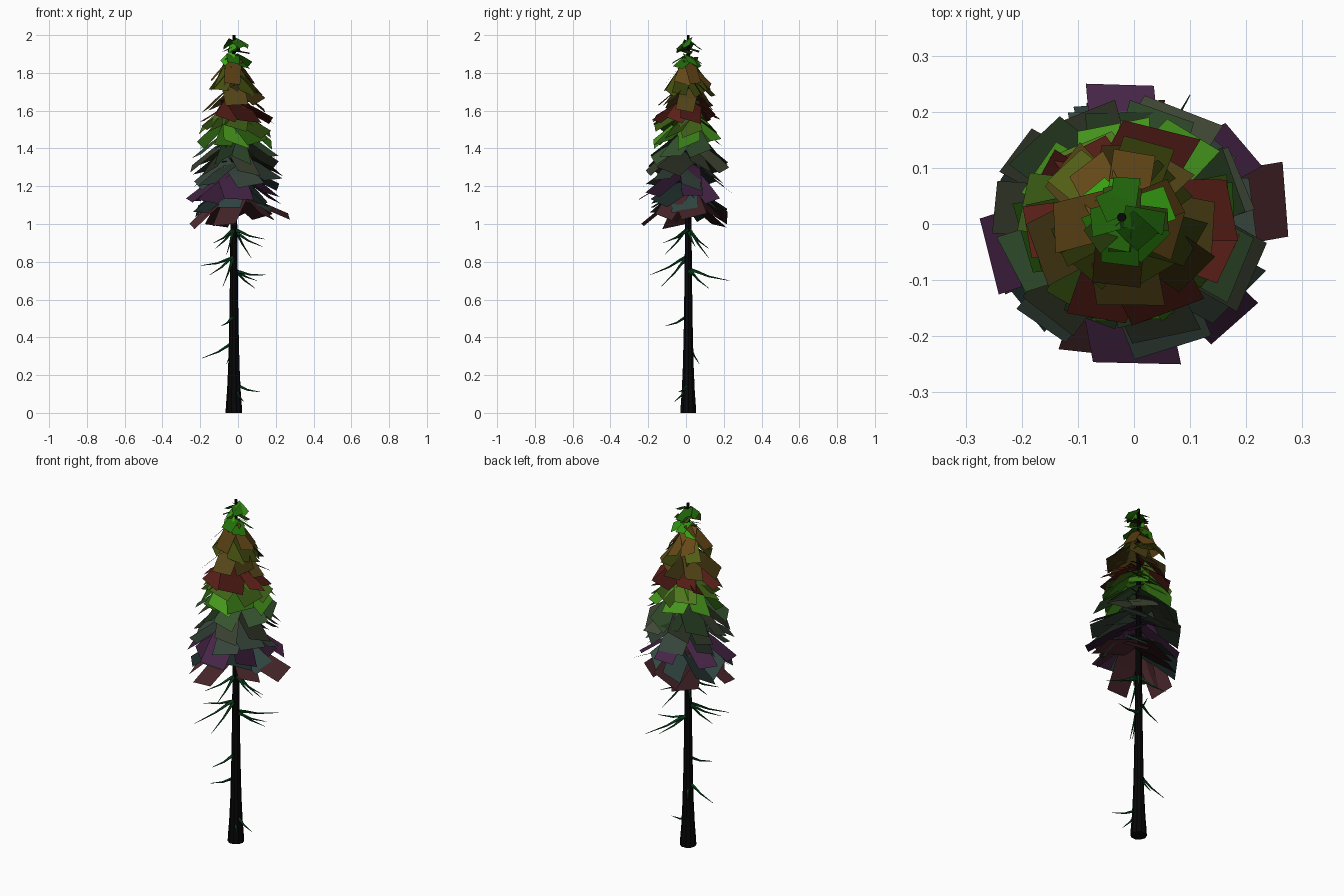
import bpy, math, random
from mathutils import Vector

if "Cube" in bpy.data.objects:
    bpy.data.objects.remove(bpy.data.objects["Cube"])

random.seed(5)
CX, CY = -0.022, 0.012      # trunk axis


def material(name, rgb):
    m = bpy.data.materials.new(name)
    m.diffuse_color = (*rgb, 1)
    m.use_nodes = True
    m.node_tree.nodes["Principled BSDF"].inputs["Base Color"].default_value = m.diffuse_color
    return m


def mesh_object(name, verts, faces, mats, ids=None):
    me = bpy.data.meshes.new(name)
    me.from_pydata([tuple(v) for v in verts], [], faces)
    for m in mats:
        me.materials.append(m)
    if ids:
        for p, i in zip(me.polygons, ids):
            p.material_index = i
    ob = bpy.data.objects.new(name, me)
    bpy.context.collection.objects.link(ob)
    return ob


def tube(verts, faces, path, radii, sides):
    """Append a tapered tube that follows a path."""
    base = len(verts)
    for i, p in enumerate(path):
        d = path[min(i + 1, len(path) - 1)] - path[max(i - 1, 0)]
        q = d.to_track_quat('Z', 'Y')
        for k in range(sides):
            a = 2 * math.pi * k / sides
            verts.append(p + q @ Vector((math.cos(a), math.sin(a), 0)) * radii[i])
    for i in range(len(path) - 1):
        for k in range(sides):
            a, b = base + i * sides, base + (i + 1) * sides
            n = (k + 1) % sides
            faces.append((a + k, a + n, b + n, b + k))
    faces.append(tuple(range(base + sides - 1, base - 1, -1)))
    faces.append(tuple(range(len(verts) - sides, len(verts))))


# Trunk
profile = [(0, .044), (.04, .042), (.12, .036), (.25, .030), (.45, .025),
           (.7, .021), (1, .018), (1.4, .014), (1.8, .010), (2, .008)]
v, f = [], []
tube(v, f, [Vector((CX, CY, z)) for z, r in profile], [r for z, r in profile], 10)
mesh_object("trunk", v, f, [material("bark", (.002, .002, .002))])

# Bare branches: root height, tip position
twigs = [(.15, .12, -.04, .11), (.14, .03, -.06, .06), (.37, -.19, .02, .29),
         (.37, -.06, .07, .26), (.51, -.09, -.11, .46), (.75, .15, .05, .73),
         (.76, .10, .23, .70), (.76, .09, .12, .66), (.82, -.20, -.04, .78),
         (.83, -.15, -.19, .73), (.83, -.08, -.13, .67), (.96, .13, .05, .88),
         (.97, .14, -.06, .92), (.97, -.12, .12, .87), (.97, -.13, -.12, .90),
         (.98, -.06, -.11, .84), (.98, .07, .12, .82)]
v, f = [], []
for z, x, y, tz in twigs:
    a, b = Vector((CX, CY, z)), Vector((x, y, tz))
    mid = a.lerp(b, .5) + Vector((0, 0, -.008))
    tube(v, f, [a, a.lerp(b, .2), mid, b], [.011, .008, .005, .001], 5)
mesh_object("bare_branches", v, f, [material("branch_green", (.004, .06, .015))])

# Foliage cards in whorls: tip height, reach, drop, width, count, colour
tiers = [(.995, .250, .16, .125, 8, (.060, .018, .022)),
         (1.06, .235, .14, .125, 8, (.022, .045, .040)),
         (1.12, .250, .15, .120, 8, (.040, .012, .040)),
         (1.20, .230, .14, .125, 8, (.025, .040, .030)),
         (1.27, .240, .15, .115, 8, (.040, .050, .028)),
         (1.34, .210, .13, .120, 8, (.025, .060, .020)),
         (1.41, .215, .15, .115, 8, (.040, .200, .008)),
         (1.48, .190, .12, .110, 8, (.050, .120, .008)),
         (1.54, .185, .12, .105, 8, (.090, .012, .008)),
         (1.61, .160, .13, .100, 7, (.060, .040, .006)),
         (1.68, .140, .13, .085, 7, (.060, .080, .005)),
         (1.74, .120, .12, .075, 7, (.090, .045, .006)),
         (1.83, .080, .05, .060, 6, (.030, .280, .005)),
         (1.895, .070, .02, .045, 5, (.030, .070, .005)),
         (1.92, .070, .04, .050, 6, (.025, .220, .005))]
v, f, ids, mats = [], [], [], []
for t, (z, reach, drop, width, n, col) in enumerate(tiers):
    first = len(mats)
    for s, k in enumerate((.55, 1, 1.5)):
        mats.append(material(f"foliage_{t}_{s}", [c * k for c in col]))
    for i in range(n):
        a = 2 * math.pi * (i + random.uniform(-.35, .35)) / n + t * 2.4
        out = Vector((math.cos(a), math.sin(a), 0))
        # cards tilt about their length and yaw a little off the radius
        side = Vector((-out.y, out.x, random.uniform(-.55, .55))).normalized()
        yaw = random.uniform(-.22, .22)
        R = reach * random.uniform(.72, 1.0)
        w = width * random.uniform(.8, 1.15) / 2
        dz = random.uniform(-.015, .045) * min(1, reach / .15)
        fall = drop * random.uniform(.75, 1.15)
        start = len(v)
        for u in (.05, .5, 1):
            c = Vector((CX, CY, z + dz + fall * (1 - u ** 1.15))) + out * R * u
            c += side * yaw * R * (u - .5)
            v += [c - side * w, c + side * w]
        shade = first + random.randrange(3)
        for q in (0, 2):
            f.append((start + q, start + q + 2, start + q + 3, start + q + 1))
            ids.append(shade)

# Fit the crown to the measured outline
for axis, half in ((0, .275), (1, .25)):
    c = (CX, CY)[axis]
    lo, hi = min(p[axis] for p in v) - c, max(p[axis] for p in v) - c
    for p in v:
        d = p[axis] - c
        p[axis] = c + (d * (half - c) / hi if d > 0 else d * (-half - c) / lo)
mesh_object("foliage", v, f, mats, ids)
